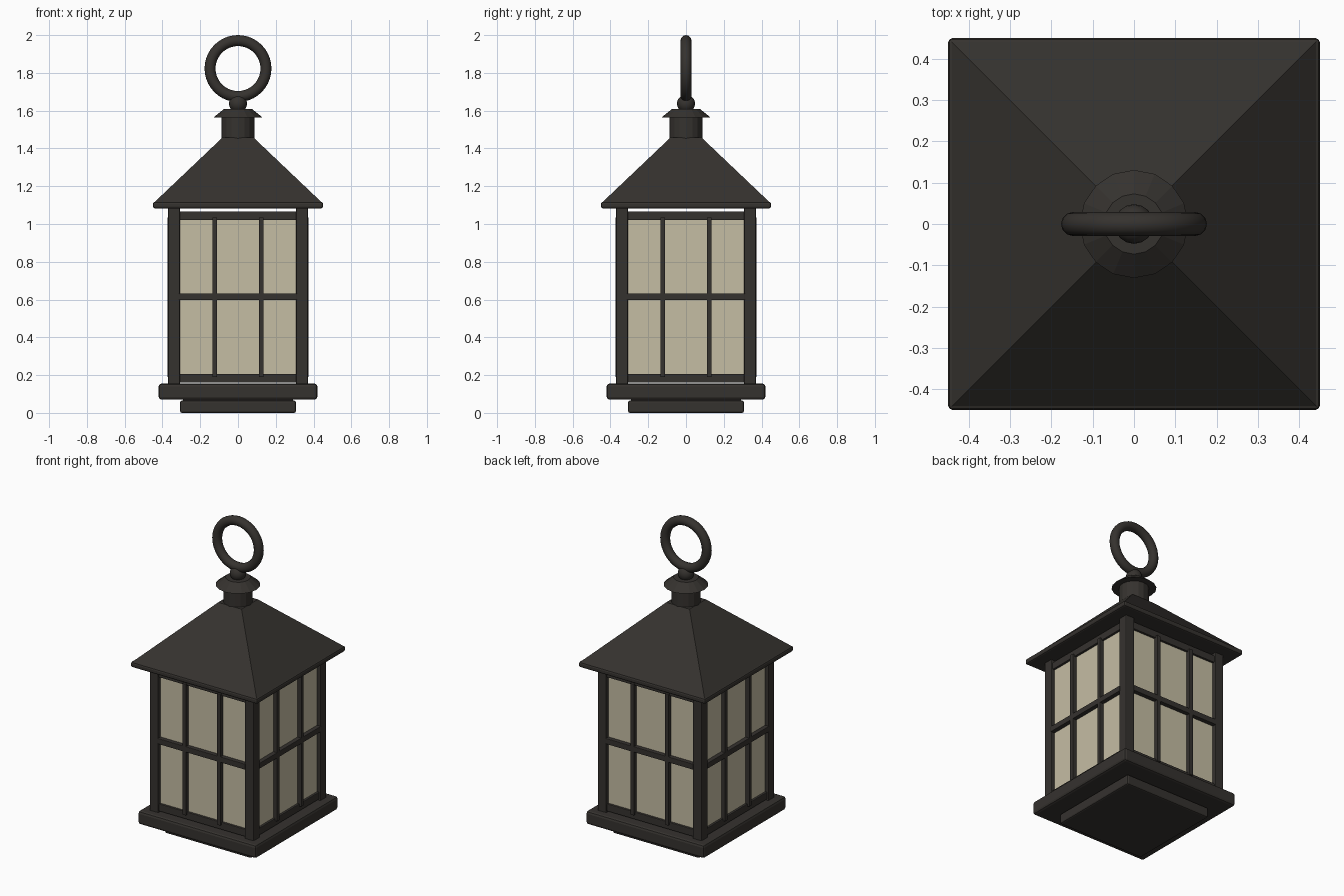
import bpy, bmesh, math
from mathutils import Matrix, Vector

if "Cube" in bpy.data.objects:
    bpy.data.objects.remove(bpy.data.objects["Cube"])


def material(name, color):
    m = bpy.data.materials.new(name)
    m.diffuse_color = color
    m.use_nodes = True
    m.node_tree.nodes["Principled BSDF"].inputs["Base Color"].default_value = m.diffuse_color
    return m


METAL = material("dark_metal", (0.036, 0.032, 0.028, 1))
GLASS = material("frosted_glass", (0.56, 0.51, 0.37, 0.75))


def finish(name, bm, mat, bevel=0, smooth=False):
    mesh = bpy.data.meshes.new(name)
    bmesh.ops.recalc_face_normals(bm, faces=bm.faces)
    bm.to_mesh(mesh)
    bm.free()
    mesh.materials.append(mat)
    for p in mesh.polygons:
        p.use_smooth = smooth
    ob = bpy.data.objects.new(name, mesh)
    bpy.context.collection.objects.link(ob)
    if bevel:
        mod = ob.modifiers.new("edge_bevel", 'BEVEL')
        mod.width = bevel
        mod.segments = 2
    return ob


def box(name, x, y, z, mat=METAL, bevel=0.0, angle=0):
    """Box from (min, max) ranges, turned about the z axis."""
    bm = bmesh.new()
    size = [r[1] - r[0] for r in (x, y, z)]
    mid = [(r[1] + r[0]) / 2 for r in (x, y, z)]
    bmesh.ops.create_cube(bm, size=1, matrix=Matrix.Rotation(angle, 4, 'Z')
                          @ Matrix.Translation(mid) @ Matrix.Diagonal((*size, 1)))
    return finish(name, bm, mat, bevel)


def cone(name, sides, r1, r2, z1, z2, turn=0):
    bm = bmesh.new()
    bmesh.ops.create_cone(bm, cap_ends=True, segments=sides, radius1=r1, radius2=r2,
                          depth=z2 - z1, matrix=Matrix.Translation((0, 0, (z1 + z2) / 2))
                          @ Matrix.Rotation(turn, 4, 'Z'))
    return finish(name, bm, METAL)


def slab(name, half, z1, z2, bevel):
    return box(name, (-half, half), (-half, half), (z1, z2), METAL, bevel)


# Stepped base
slab("foot", 0.307, 0.0, 0.065, 0.01)
slab("base_plate", 0.42, 0.07, 0.155, 0.015)
slab("base_core", 0.29, 0.055, 0.08, 0)

# Four sides: post, rails, glass and glazing bars
for i, side in enumerate(("front", "right", "back", "left")):
    a = i * math.pi / 2
    box(side + "_corner_post", (0.308, 0.37), (-0.37, -0.308), (0.15, 1.09), METAL, 0.005, a)
    box(side + "_bottom_rail", (-0.315, 0.315), (-0.36, -0.32), (0.16, 0.207), METAL, 0.004, a)
    box(side + "_top_rail", (-0.315, 0.315), (-0.36, -0.32), (1.02, 1.067), METAL, 0.004, a)
    box(side + "_glass", (-0.312, 0.312), (-0.346, -0.336), (0.2, 1.03), GLASS, 0, a)
    for s in (-1, 1):
        box(side + "_vertical_bar", (s * 0.123 - 0.013, s * 0.123 + 0.013),
            (-0.373, -0.333), (0.19, 1.035), METAL, 0.003, a)
    box(side + "_cross_bar", (-0.312, 0.312), (-0.373, -0.333), (0.597, 0.633), METAL, 0.003, a)

# Pyramid roof with eave
slab("roof_eave", 0.45, 1.083, 1.117, 0.01)
cone("roof", 4, 0.445 * math.sqrt(2), 0.083 * math.sqrt(2), 1.113, 1.457, math.pi / 4)

# Chimney and flared cap
cone("chimney", 16, 0.087, 0.087, 1.43, 1.57)
cone("chimney_cap", 16, 0.131, 0.073, 1.563, 1.61)

# Ball joint
bm = bmesh.new()
bmesh.ops.create_uvsphere(bm, u_segments=16, v_segments=10, radius=0.048,
                          matrix=Matrix.Translation((0, 0, 1.637)))
finish("ring_ball", bm, METAL, smooth=True)

# Hanging ring
bpy.ops.mesh.primitive_torus_add(major_radius=0.148, minor_radius=0.029, major_segments=40,
                                 minor_segments=12, location=(0, 0, 1.823),
                                 rotation=(math.pi / 2, 0, 0))
ring = bpy.context.object
ring.name = "hanging_ring"
ring.data.materials.append(METAL)
bpy.ops.object.shade_smooth()
